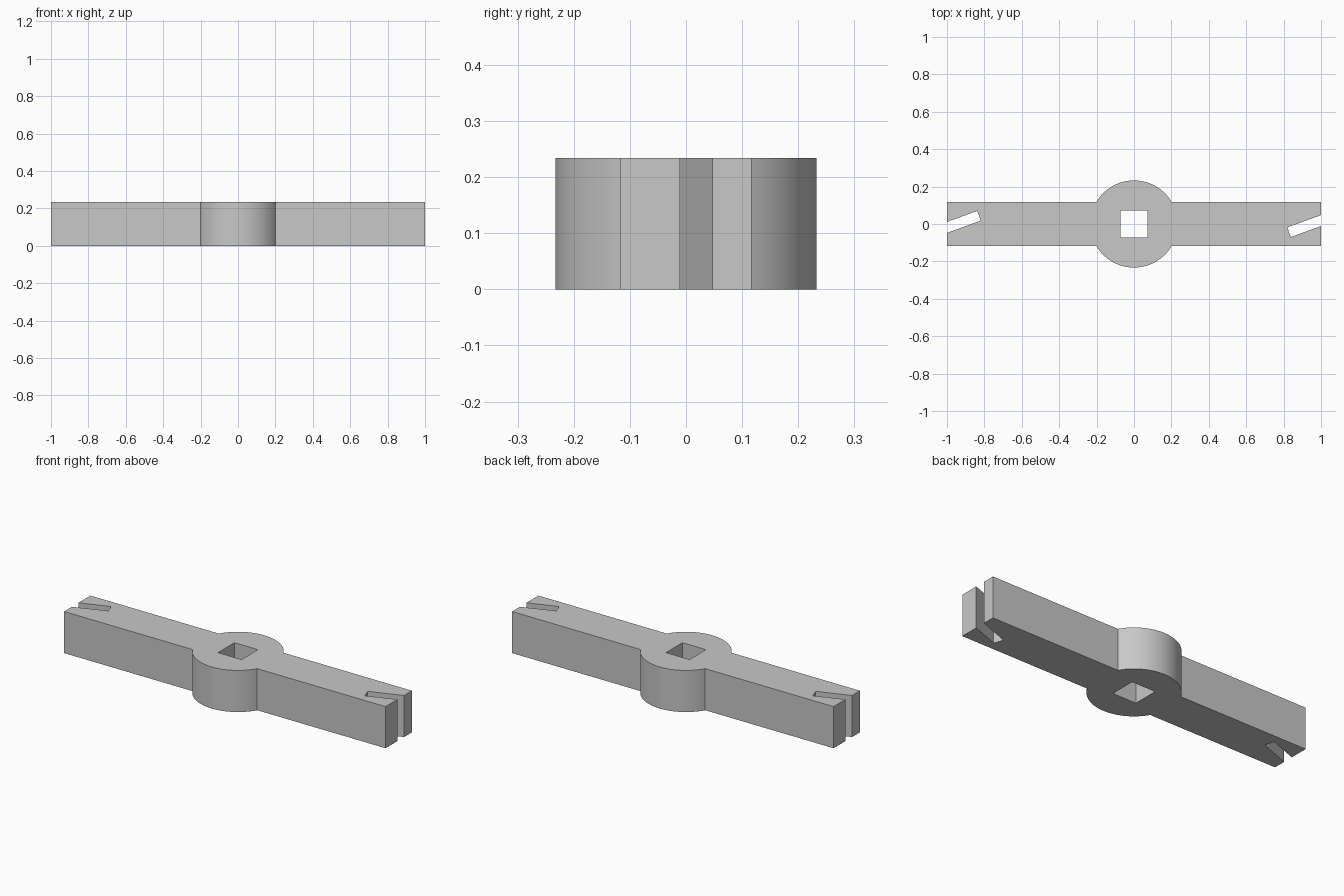
import bpy
import math
from mathutils import Vector

default = bpy.data.objects.get("Cube")
if default:
    bpy.data.objects.remove(default, do_unlink=True)

HEIGHT = 0.234
HUB_RADIUS = 0.233
ARM_WIDTH = 0.234
HOLE = 0.146
SLOT_WIDTH = 0.055
SLOT_LENGTH = 0.4
SLOT_ANGLE = math.radians(20)


def box(name, size, location, turn=0.0):
    bpy.ops.mesh.primitive_cube_add(size=1, location=location, rotation=(0, 0, turn))
    obj = bpy.context.object
    obj.name = name
    obj.scale = size
    bpy.ops.object.transform_apply(location=True, rotation=True, scale=True)
    return obj


def combine(target, tool, operation):
    """Apply a boolean to the target, then discard the tool."""
    tool.hide_render = True
    mod = target.modifiers.new(operation.title(), 'BOOLEAN')
    mod.operation = operation
    mod.solver = 'EXACT'
    mod.object = tool
    bpy.context.view_layer.objects.active = target
    bpy.ops.object.modifier_apply(modifier=mod.name)
    bpy.data.objects.remove(tool, do_unlink=True)


mid = HEIGHT / 2

# Round hub
bpy.ops.mesh.primitive_cylinder_add(vertices=96, radius=HUB_RADIUS, depth=HEIGHT,
                                    location=(0, 0, mid))
body = bpy.context.object
body.name = "hub_with_arms"
bpy.ops.object.transform_apply(location=True, rotation=True, scale=True)

# Straight bar forming both arms
combine(body, box("arms", (2, ARM_WIDTH, HEIGHT), (0, 0, mid)), 'UNION')

# Square drive hole through the hub
combine(body, box("drive_hole", (HOLE, HOLE, 1), (0, 0, mid)), 'DIFFERENCE')

# Slanted open slots in the arm ends, half a turn apart
along = Vector((math.cos(SLOT_ANGLE), math.sin(SLOT_ANGLE), 0))
slot_center = Vector((0.829, -0.044, 0)) + along * SLOT_LENGTH / 2
for side in (1, -1):
    place = slot_center * side
    place.z = mid
    combine(body, box("slot", (SLOT_LENGTH, SLOT_WIDTH, 1), place, SLOT_ANGLE), 'DIFFERENCE')

# Plain grey finish
grey = bpy.data.materials.new("plain_grey")
grey.use_nodes = True
colour = (0.58, 0.58, 0.58, 1)
grey.diffuse_color = colour
grey.node_tree.nodes["Principled BSDF"].inputs["Base Color"].default_value = colour
body.data.materials.clear()
body.data.materials.append(grey)

# Smooth the hub wall, keep the edges crisp
bpy.ops.object.select_all(action='DESELECT')
body.select_set(True)
bpy.context.view_layer.objects.active = body
bpy.ops.object.shade_smooth_by_angle(angle=math.radians(30))
